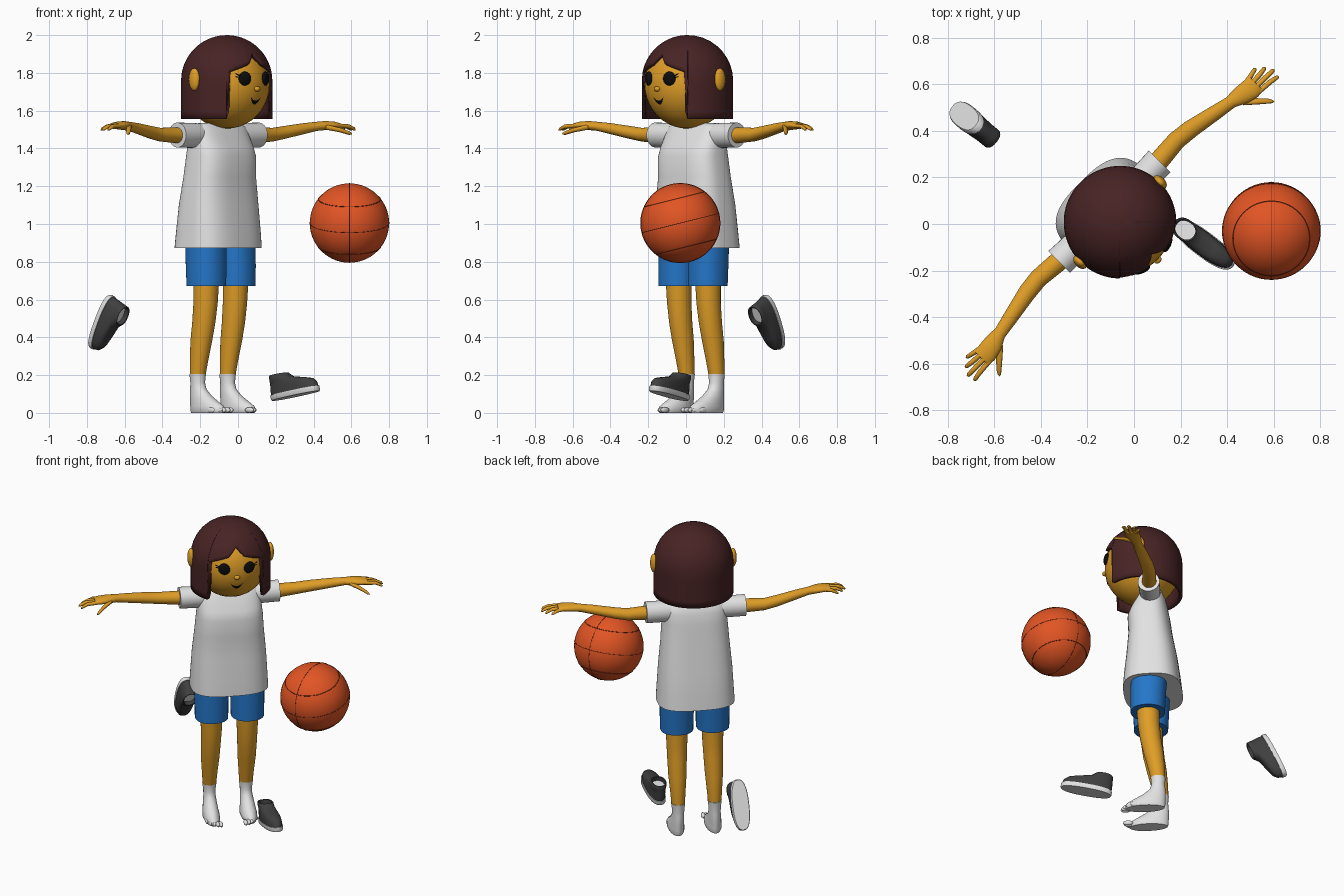
import bpy, bmesh
from math import sin, cos, pi, radians, sqrt, copysign
from mathutils import Matrix, Vector

cube = bpy.data.objects.get("Cube")
if cube:
    bpy.data.objects.remove(cube, do_unlink=True)


def material(name, r, g, b):
    m = bpy.data.materials.new(name)
    m.use_nodes = True
    m.diffuse_color = (r, g, b, 1)
    m.node_tree.nodes["Principled BSDF"].inputs["Base Color"].default_value = (r, g, b, 1)
    return m


SKIN = material("skin", 0.74, 0.34, 0.02)
HAIR = material("hair brown", 0.065, 0.017, 0.018)
WHITE = material("white cloth", 0.76, 0.76, 0.76)
BLUE = material("shorts blue", 0.018, 0.18, 0.58)
ORANGE = material("ball orange", 0.76, 0.09, 0.018)
SEAM = material("seam brown", 0.2, 0.025, 0.008)
DARK = material("shoe grey", 0.05, 0.05, 0.05)
BLACK = material("black", 0.004, 0.004, 0.004)

# The figure is modelled facing -y, then turned and moved as one
BODY = Matrix.Translation((-0.06, 0.008, 0)) @ Matrix.Rotation(radians(45), 4, "Z")
MIRROR = Matrix.Scale(-1, 4, (1, 0, 0))
# Carries a loft's own z, x, y axes to x, y, z, for parts that run sideways
SIDEWAYS = Matrix(((0, 0, 1, 0), (1, 0, 0, 0), (0, 1, 0, 0), (0, 0, 0, 1)))
SIDES = (("left", Matrix.Identity(4)), ("right", MIRROR))


def finish(name, bm, mat, place, angle=50):
    bm.transform(place)
    bmesh.ops.recalc_face_normals(bm, faces=bm.faces)
    me = bpy.data.meshes.new(name)
    bm.to_mesh(me)
    bm.free()
    me.materials.append(mat)
    me.shade_smooth()
    me.set_sharp_from_angle(angle=radians(angle))
    ob = bpy.data.objects.new(name, me)
    bpy.context.collection.objects.link(ob)
    return ob


def loft(name, rings, mat, place=BODY, p=2, n=28):
    """Skin rings of (height, centre x, centre y, half width, half depth)."""
    bm = bmesh.new()
    loops = []
    for h, cx, cy, a, b in rings:
        loop = []
        for i in range(n):
            c, s = cos(2 * pi * i / n), sin(2 * pi * i / n)
            x = a * copysign(abs(c) ** (2 / p), c)
            y = b * copysign(abs(s) ** (2 / p), s)
            loop.append(bm.verts.new((cx + x, cy + y, h)))
        loops.append(loop)
    for lo, hi in zip(loops, loops[1:]):
        for i in range(n):
            j = (i + 1) % n
            bm.faces.new((lo[i], lo[j], hi[j], hi[i]))
    bm.faces.new(loops[0])
    bm.faces.new(loops[-1])
    return finish(name, bm, mat, place)


def ball(name, centre, size, mat, place=BODY, turn=0, seg=24):
    bm = bmesh.new()
    bmesh.ops.create_uvsphere(bm, u_segments=seg, v_segments=seg // 2, radius=1)
    shape = Matrix.Translation(centre) @ Matrix.Rotation(turn, 4, "Z") @ Matrix.Diagonal((*size, 1))
    return finish(name, bm, mat, place @ shape)


# Head and neck
HEAD_Z, HEAD_R, HEAD_H = 1.74, 0.228, 0.235
ball("head", (0, 0, HEAD_Z), (HEAD_R, HEAD_R, HEAD_H), SKIN, seg=40)
loft("neck", [(1.45, 0, 0.05, 0.06, 0.06), (1.62, 0, 0.04, 0.055, 0.055)], SKIN)
ball("nose", (0, -0.228, 1.715), (0.018, 0.016, 0.014), SKIN)


def face_y(x, z):
    return -HEAD_R * sqrt(max(0, 1 - (x / HEAD_R) ** 2 - ((z - HEAD_Z) / HEAD_H) ** 2))


# Smiling mouth laid on the curve of the face
bm = bmesh.new()
columns = []
for i in range(13):
    u = i / 6 - 1
    top, low = 1.652 + 0.02 * u * u, 1.632 + 0.04 * u * u
    zs = [top + 0.001, (top + low) / 2, low]
    columns.append([bm.verts.new((0.038 * u, face_y(0.038 * u, z) - 0.004, z)) for z in zs])
for a, b in zip(columns, columns[1:]):
    for k in range(2):
        bm.faces.new((a[k], a[k + 1], b[k + 1], b[k]))
finish("mouth", bm, BLACK, BODY)


# Hair: a domed bob, cut away over the face below a peaked fringe
def hair_bottom(deg):
    d = abs(deg)
    if d > 45:
        return 1.555
    if d > 13:
        return 1.845 - 0.045 * (d - 13) / 32
    return 1.905 - 0.06 * d / 13


HAIR_R, DOME_Z = 0.242, 1.758
degs = sorted(set(list(range(-180, 180, 6)) + [-45, 45, -45.4, 45.4, -13, 13, -3, 3]))
bm = bmesh.new()
columns = []
crown = bm.verts.new((0, 0, DOME_Z + HAIR_R))
for deg in degs:
    t, low = radians(deg), hair_bottom(deg)
    path = []
    for k in range(14):
        # Arc length measured from the dome's rim: straight below, round above
        start = low - DOME_Z if low < DOME_Z else HAIR_R * (low - DOME_Z) / HAIR_R * 1.06
        s = start + (HAIR_R * pi / 2 - start) * k / 14
        z, r = (DOME_Z + s, HAIR_R) if s < 0 else (
            DOME_Z + HAIR_R * sin(s / HAIR_R), HAIR_R * cos(s / HAIR_R))
        path.append(bm.verts.new((r * sin(t), -r * cos(t), z)))
    columns.append(path)
for a, b in zip(columns, columns[1:] + columns[:1]):
    for k in range(13):
        bm.faces.new((a[k], b[k], b[k + 1], a[k + 1]))
    bm.faces.new((a[-1], b[-1], crown))
hair = finish("hair", bm, HAIR, BODY)
solid = hair.modifiers.new("thickness", "SOLIDIFY")
solid.thickness, solid.offset = 0.022, -1

# Shirt
loft("shirt", [(0.872, 0, 0.064, 0.235, 0.178), (0.96, 0, 0.062, 0.23, 0.17),
               (1.1, 0, 0.06, 0.222, 0.153), (1.25, 0, 0.052, 0.208, 0.133),
               (1.36, 0, 0.042, 0.2, 0.128), (1.41, 0, 0.047, 0.195, 0.114),
               (1.47, 0, 0.06, 0.19, 0.09), (1.515, 0, 0.062, 0.178, 0.068),
               (1.535, 0, 0.062, 0.13, 0.05)], WHITE, p=2.9, n=48)

for side, flip in SIDES:
    place = BODY @ flip
    across = place @ SIDEWAYS

    # Ears, eyes and lashes
    ball(side + "_ear", (0.243, 0, 1.765), (0.022, 0.035, 0.06), SKIN, place)
    ball(side + "_eye", (0.077, -0.213, 1.77), (0.036, 0.014, 0.037), BLACK, place, radians(20))
    for k, lift in enumerate((0.004, 0.02)):
        loft(f"{side}_lash_{k}", [(0.1, -0.208, 1.772 + lift / 2, 0.004, 0.004),
                                  (0.128, -0.196, 1.776 + lift, 0.002, 0.002)],
             BLACK, across, n=6)

    # Sleeve and arm
    loft(side + "_sleeve", [(0.13, 0.062, 1.468, 0.058, 0.064), (0.2, 0.062, 1.469, 0.063, 0.066),
                            (0.305, 0.064, 1.471, 0.066, 0.066)], WHITE, across)
    loft(side + "_arm", [(0.2, 0.064, 1.47, 0.044, 0.044), (0.31, 0.068, 1.47, 0.043, 0.042),
                         (0.42, 0.077, 1.473, 0.04, 0.036), (0.5, 0.068, 1.485, 0.039, 0.034),
                         (0.62, 0.044, 1.505, 0.033, 0.029), (0.7, 0.028, 1.517, 0.028, 0.024),
                         (0.75, 0.016, 1.521, 0.042, 0.024), (0.8, 0.008, 1.522, 0.046, 0.021),
                         (0.835, 0.008, 1.52, 0.043, 0.016)], SKIN, across)
    # Fingers: root y, tip reach, tip y
    fingers = ((-0.024, 0.925, -0.037), (-0.002, 0.932, -0.004),
               (0.02, 0.912, 0.028), (0.04, 0.88, 0.054))
    for k, (y0, reach, y1) in enumerate(fingers):
        loft(f"{side}_finger_{k}", [(0.8, y0, 1.521, 0.011, 0.012),
                                    (reach - 0.04, (y0 + y1) / 2, 1.517, 0.011, 0.011),
                                    (reach - 0.008, y1, 1.503, 0.009, 0.009),
                                    (reach, y1, 1.498, 0.004, 0.004)], SKIN, across, n=10)
    loft(side + "_thumb", [(0.73, 0.0, 1.515, 0.02, 0.014), (0.79, -0.055, 1.498, 0.018, 0.012),
                           (0.825, -0.088, 1.482, 0.014, 0.01), (0.835, -0.098, 1.478, 0.005, 0.005)],
         SKIN, across, n=12)

    # Shorts leg, bare leg, sock foot and toes
    loft(side + "_shorts", [(0.672, 0.11, 0.042, 0.1, 0.104), (0.78, 0.11, 0.044, 0.102, 0.107),
                            (0.95, 0.108, 0.05, 0.104, 0.11)], BLUE, place, p=2.2)
    loft(side + "_leg", [(0.19, 0.112, 0.106, 0.04, 0.042), (0.27, 0.112, 0.096, 0.046, 0.05),
                         (0.38, 0.112, 0.078, 0.055, 0.06), (0.48, 0.111, 0.06, 0.059, 0.064),
                         (0.58, 0.11, 0.048, 0.063, 0.066), (0.72, 0.11, 0.042, 0.068, 0.07)],
         SKIN, place)
    loft(side + "_sock", [(0, 0.114, 0.028, 0.044, 0.116), (0.012, 0.114, 0.026, 0.05, 0.122),
                          (0.035, 0.114, 0.032, 0.049, 0.117), (0.06, 0.114, 0.054, 0.045, 0.096),
                          (0.09, 0.113, 0.08, 0.041, 0.071), (0.125, 0.112, 0.1, 0.037, 0.049),
                          (0.16, 0.112, 0.105, 0.037, 0.041), (0.207, 0.112, 0.105, 0.043, 0.045)],
         WHITE, place)
    for k in range(5):
        ball(f"{side}_toe_{k}", (0.076 + 0.019 * k, -0.094 + 0.004 * k * k, 0.015),
             (0.013 - 0.001 * k, 0.032, 0.015), WHITE, place, seg=12)

# Basketball with seams
SPOT = Matrix.Translation((0.59, -0.03, 1.005))
R = 0.21
ball("basketball", (0, 0, 0), (R, R, R), ORANGE, SPOT, seg=56)
for name, height, turn in (("middle_seam", 0, 0), ("upper_seam", 0.13, 0),
                           ("lower_seam", -0.13, 0), ("cross_seam", 0, pi / 2)):
    bpy.ops.mesh.primitive_torus_add(major_radius=sqrt(R * R - height * height), minor_radius=0.002,
                                     major_segments=64, minor_segments=6)
    seam = bpy.context.object
    seam.name = name
    seam.data.materials.append(SEAM)
    seam.matrix_world = (SPOT @ Matrix.Rotation(radians(14), 4, "X")
                         @ Matrix.Rotation(turn, 4, "Y") @ Matrix.Translation((0, 0, height)))


# Loose shoes, toe towards -y before placing
def shoe(name, place):
    loft(name + "_sole", [(0, 0, 0, 0.05, 0.152), (0.006, 0, 0, 0.054, 0.156),
                          (0.028, 0, 0, 0.054, 0.156)], WHITE, place, p=2.5)
    loft(name + "_upper", [(0.027, 0, 0, 0.051, 0.152), (0.055, 0, 0.003, 0.051, 0.149),
                           (0.075, 0, 0.013, 0.049, 0.137), (0.09, 0, 0.04, 0.047, 0.108),
                           (0.105, 0, 0.074, 0.046, 0.073), (0.128, 0, 0.088, 0.046, 0.057),
                           (0.132, 0, 0.088, 0.043, 0.054), (0.13, 0, 0.088, 0.038, 0.048),
                           (0.1, 0, 0.088, 0.038, 0.048)], DARK, place, p=2.3)
    loft(name + "_insole", [(0.1, 0, 0.088, 0.037, 0.047), (0.104, 0, 0.088, 0.037, 0.047)],
         WHITE, place, p=2.3)


shoe("left_shoe", Matrix.Translation((0.305, -0.09, 0.09))
     @ Matrix.Rotation(radians(53), 4, "Z") @ Matrix.Rotation(radians(-10), 4, "X"))
toe = Vector((-0.33, 0.27, -0.9)).normalized()
up = Vector((0.7, -0.57, -0.43))
up = (up - toe * up.dot(toe)).normalized()
turn = Matrix(((-toe).cross(up), -toe, up)).transposed().to_4x4()
shoe("right_shoe", Matrix.Translation((-0.73, 0.465, 0.487)) @ turn)
